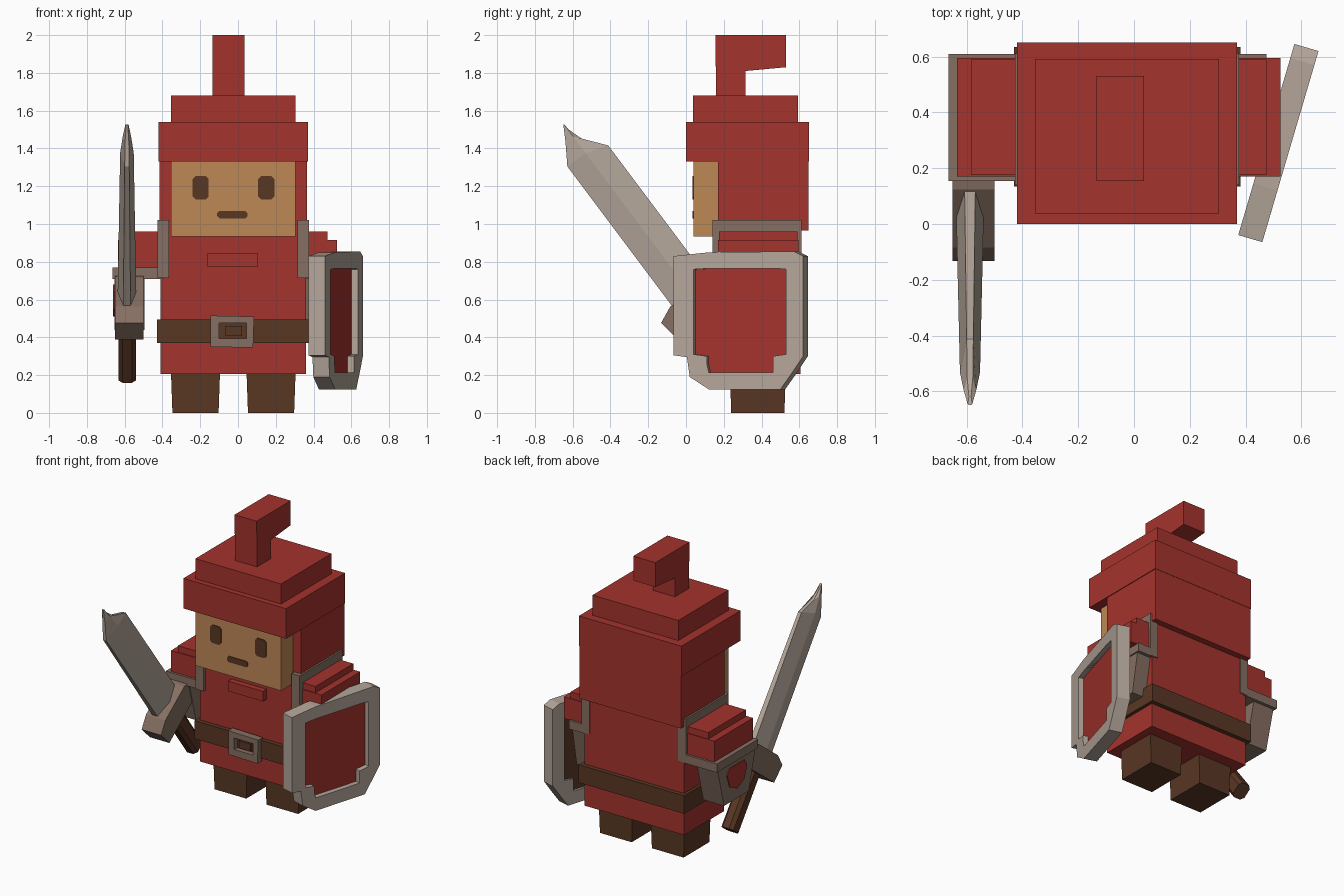
import bpy, bmesh
from mathutils import Vector

if "Cube" in bpy.data.objects:
    bpy.data.objects.remove(bpy.data.objects["Cube"])


def material(name, rgb):
    m = bpy.data.materials.new(name)
    lin = [((c / 255 + 0.055) / 1.055) ** 2.4 for c in rgb]
    m.diffuse_color = (*lin, 1)
    m.use_nodes = True
    m.node_tree.nodes["Principled BSDF"].inputs["Base Color"].default_value = m.diffuse_color
    return m


RED = material("red cloth", (164, 51, 45))
SKIN = material("skin", (190, 136, 86))
BROWN = material("dark brown leather", (89, 55, 36))
TAUPE = material("grey brown trim", (134, 111, 98))
STEEL = material("pale steel", (180, 166, 154))
CX = -0.025  # centre line of the body


def loft(name, rings, mats, closed=False):
    """Skin a list of equal-length point rings; caps the ends or closes the loop."""
    bm = bmesh.new()
    vs = [[bm.verts.new(p) for p in r] for r in rings]
    n = len(vs[0])
    pairs = list(zip(vs, vs[1:])) + ([(vs[-1], vs[0])] if closed else [])
    for a, b in pairs:
        for i in range(n):
            j = (i + 1) % n
            bm.faces.new((a[i], a[j], b[j], b[i]))
    if not closed:
        bm.faces.new(vs[0][::-1])
        bm.faces.new(vs[-1])
    bmesh.ops.recalc_face_normals(bm, faces=bm.faces)
    me = bpy.data.meshes.new(name)
    bm.to_mesh(me)
    bm.free()
    for m in mats:
        me.materials.append(m)
    ob = bpy.data.objects.new(name, me)
    bpy.context.collection.objects.link(ob)
    return ob


def box(name, x, y, z, mat, tx=1, ty=1):
    """Box from ranges; tx and ty scale its bottom."""
    rings = []
    for h, sx, sy in ((z[0], tx, ty), (z[1], 1, 1)):
        mx, my = sum(x) / 2, sum(y) / 2
        dx, dy = (x[1] - x[0]) / 2 * sx, (y[1] - y[0]) / 2 * sy
        rings.append([(mx + i * dx, my + j * dy, h)
                      for i, j in ((-1, -1), (1, -1), (1, 1), (-1, 1))])
    return loft(name, rings, [mat])


def prism(name, pts, place, depths, mats):
    return loft(name, [[place(a, b, d) for a, b in pts] for d in depths], mats)


def rounded(x0, x1, z0, z1, c):
    """Rectangle with cut corners."""
    return [(x0 + c, z0), (x1 - c, z0), (x1, z0 + c), (x1, z1 - c),
            (x1 - c, z1), (x0 + c, z1), (x0, z1 - c), (x0, z0 + c)]


def front(x, z, d):
    return (x, d, z)


def side(y, z, d):
    return (d, y, z)


# Torso, belt and chest flap
box("torso", (-0.41, 0.36), (0.165, 0.605), (0.205, 0.97), RED)
box("belt", (-0.43, 0.382), (0.135, 0.635), (0.37, 0.495), BROWN)
box("chest_flap", (-0.165, 0.105), (0.125, 0.18), (0.775, 0.845), RED)

# Buckle frame
outer = [(-0.145, 0.35), (0.08, 0.345), (0.085, 0.51), (-0.145, 0.515)]
inner = [(-0.1, 0.395), (0.045, 0.395), (0.045, 0.475), (-0.1, 0.475)]
loft("buckle", [[front(a, b, d) for a, b in pts] for pts, d in
                ((outer, 0.15), (outer, 0.10), (inner, 0.10), (inner, 0.15))],
     [TAUPE], closed=True)
box("buckle_centre", (-0.07, 0.02), (0.11, 0.14), (0.41, 0.46), BROWN)

# Head, hood and hat
box("head", (-0.355, 0.305), (0.04, 0.5), (0.935, 1.4), SKIN)
box("hood", (-0.415, 0.365), (0.17, 0.648), (0.965, 1.34), RED)
box("hat_brim", (-0.42, 0.37), (0, 0.65), (1.33, 1.54), RED)
box("hat_top", (-0.355, 0.305), (0.038, 0.592), (1.53, 1.68), RED)
prism("hat_tail", [(0.16, 1.67), (0.315, 1.67), (0.315, 1.81), (0.53, 1.83),
                   (0.53, 2.0), (0.155, 2.0)], side, (-0.135, 0.035), [RED])

# Face details
for label, x0 in (("left_eye", -0.24), ("right_eye", 0.107)):
    prism(label, rounded(x0, x0 + 0.085, 1.13, 1.255, 0.016), front, (0.034, 0.041), [BROWN])
prism("mouth", rounded(-0.11, 0.05, 1.03, 1.07, 0.012), front, (0.034, 0.041), [BROWN])


# Legs and arms, mirrored; s = -1 is the sword side
def mx(s, a, b):
    return tuple(sorted((CX + s * a, CX + s * b)))


for s, tag, reach, fore_y in ((-1, "sword", 0.61, (0.17, 0.59)),
                              (1, "shield", 0.55, (0.30, 0.59))):
    box(tag + "_side_leg", mx(s, 0.07, 0.33), (0.235, 0.525), (0, 0.22), BROWN, 0.94, 0.98)
    box(tag + "_side_strap", mx(s, 0.34, 0.402), (0.14, 0.612), (0.715, 1.02), TAUPE)
    box(tag + "_upper_shoulder", mx(s, 0.35, reach - 0.05), (0.175, 0.59), (0.765, 0.96), RED)
    box(tag + "_lower_shoulder", mx(s, 0.35, reach), (0.17, 0.595), (0.765, 0.915), RED)
    w = 0.64 if s < 0 else 0.50
    box(tag + "_arm_rim", mx(s, 0.37, w), (fore_y[0] - 0.015, 0.61), (0.71, 0.77), TAUPE)
    box(tag + "_forearm", mx(s, w - 0.17, w - 0.01), fore_y, (0.44, 0.72), TAUPE, 1, 0.65)

# Red panel on the outside of the sword arm
prism("forearm_panel", [(0.30, 0.68), (0.46, 0.68), (0.49, 0.64), (0.46, 0.55), (0.38, 0.51),
                        (0.30, 0.55), (0.27, 0.64)], side, (-0.65, -0.661), [RED])

# Sword, placed along its tilted axis: a along the blade, p across, x sideways
SX = -0.588


def sword(a, p, x):
    return Vector((SX + x, -0.6 * a + 0.8 * p, 0.8 * a + 0.6 * p))


def blade_ring(a, p0, p1, e, r):
    m = 0.40
    return [sword(a + da, p, x) for p, x, da in
            ((p0, -e, 0), (m, -r, 0), (p1, e * -1, -0.04), (p1, e, -0.04), (m, r, 0), (p0, e, 0))]


loft("sword_blade", [blade_ring(0.42, 0.28, 0.52, 0.02, 0.05),
                     blade_ring(1.42, 0.28, 0.52, 0.012, 0.036),
                     blade_ring(1.53, 0.35, 0.43, 0.010, 0.022),
                     blade_ring(1.61, 0.396, 0.404, 0.004, 0.008)], [STEEL])
prism("sword_guard", [(0.335, 0.20), (0.46, 0.18), (0.50, 0.27), (0.50, 0.53),
                      (0.46, 0.61), (0.335, 0.60)], sword, (-0.062, 0.088), [TAUPE])
grip = rounded(-0.045, 0.048, 0.345, 0.455, 0.022)
loft("sword_grip", [[sword(a, p, x) for x, p in grip] for a in (-0.06, 0.36)], [BROWN])


# Shield, turned about the vertical; y and z as seen from the side, d is depth
def shield(y, z, d):
    return Vector((0.46 + 0.294 * (y + 0.065) - 0.959 * d, y + 0.282 * d, z))


rim_out = [(-0.065, 0.83), (0.12, 0.85), (0.57, 0.855), (0.62, 0.83), (0.62, 0.30),
           (0.56, 0.21), (0.50, 0.125), (0.12, 0.125), (0.02, 0.19), (0.005, 0.295), (-0.065, 0.305)]
rim_in = [(0.04, 0.76), (0.12, 0.765), (0.48, 0.765), (0.53, 0.76), (0.53, 0.31),
          (0.46, 0.30), (0.46, 0.215), (0.12, 0.215), (0.11, 0.26), (0.11, 0.30), (0.04, 0.31)]
loft("shield_rim", [[shield(a, b, d) for a, b in pts] for pts, d in
                    ((rim_out, 0.09), (rim_out, 0.0), (rim_in, 0.0), (rim_in, 0.09))],
     [STEEL], closed=True)
panel = prism("shield_panel", rim_in, shield, (0.075, 0.035), [RED, BROWN])
for f in panel.data.polygons:
    f.material_index = 1 if f.normal.x < -0.8 else 0
